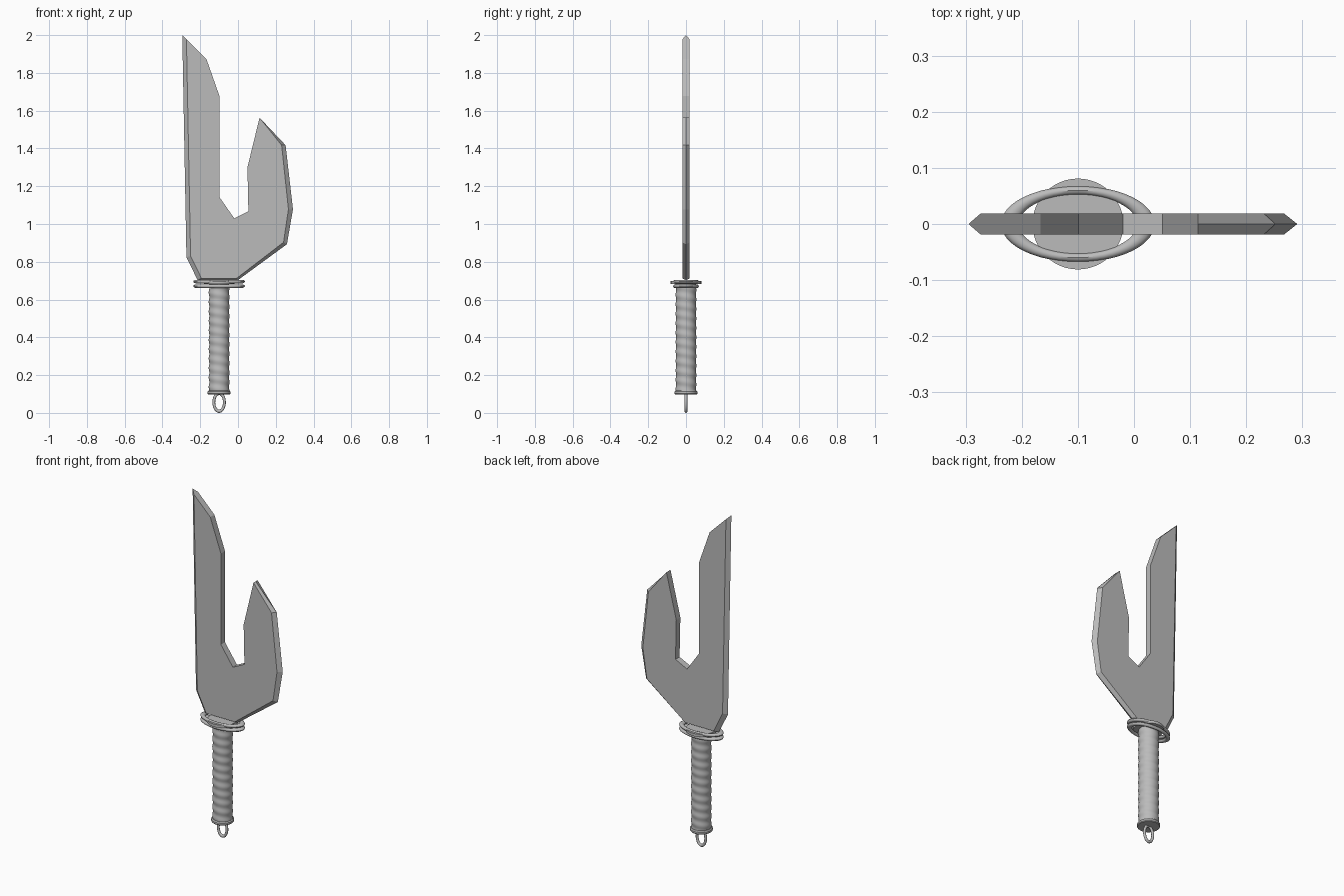
import bpy, bmesh, math

if "Cube" in bpy.data.objects:
    bpy.data.objects.remove(bpy.data.objects["Cube"])

CX = -0.10          # handle axis
T = 0.019           # half thickness of the blade

steel = bpy.data.materials.new("grey steel")
steel.diffuse_color = (0.5, 0.5, 0.5, 1)
steel.use_nodes = True
steel.node_tree.nodes["Principled BSDF"].inputs["Base Color"].default_value = steel.diffuse_color


def finish(name, bm, smooth=True):
    bmesh.ops.recalc_face_normals(bm, faces=bm.faces)
    me = bpy.data.meshes.new(name)
    bm.to_mesh(me)
    bm.free()
    me.materials.append(steel)
    ob = bpy.data.objects.new(name, me)
    bpy.context.collection.objects.link(ob)
    if smooth:
        bpy.ops.object.select_all(action='DESELECT')
        ob.select_set(True)
        bpy.context.view_layer.objects.active = ob
        bpy.ops.object.shade_smooth_by_angle(angle=math.radians(35))
    return ob


def bridge(bm, a, b):
    for i in range(len(a)):
        j = (i + 1) % len(a)
        bm.faces.new((a[i], a[j], b[j], b[i]))


def lathe(name, rings, n=32, radius=None):
    """Capped round body from (radius, z) rings; radius(angle, r, z) may add relief."""
    bm = bmesh.new()
    loops = []
    for r, z in rings:
        loop = []
        for i in range(n):
            a = 2 * math.pi * i / n
            rr = radius(a, r, z) if radius else r
            loop.append(bm.verts.new((CX + rr * math.cos(a), rr * math.sin(a), z)))
        loops.append(loop)
    for a, b in zip(loops, loops[1:]):
        bridge(bm, a, b)
    bm.faces.new(loops[0])
    bm.faces.new(loops[-1])
    return finish(name, bm)


def oval_ring(name, z, major, tube, upright=False, n=48, m=12):
    """Oval torus: major = two radii, tube = in-plane radii and thickness."""
    bm = bmesh.new()
    loops = []
    for i in range(n):
        a = 2 * math.pi * i / n
        loop = []
        for k in range(m):
            b = 2 * math.pi * k / m
            u = (major[0] + tube[0] * math.cos(b)) * math.cos(a)
            v = (major[1] + tube[1] * math.cos(b)) * math.sin(a)
            w = tube[2] * math.sin(b)
            loop.append(bm.verts.new((CX + u, w, z + v) if upright else (CX + u, v, z + w)))
        loops.append(loop)
    for i in range(n):
        bridge(bm, loops[i], loops[(i + 1) % n])
    return finish(name, bm)


# Blade: centre outline, with ground edges where the flat-side point differs
outline = [(-.295, 2.0), (-.167, 1.873), (-.098, 1.677), (-.098, 1.142), (-.02, 1.03),
           (.055, 1.067), (.05, 1.30), (.114, 1.563), (.252, 1.417), (.291, 1.078),
           (.259, .893), (0, .703), (-.214, .703), (-.273, .824)]
flat_side = {0: (-.273, 1.978), 8: (.231, 1.417), 9: (.267, 1.078), 10: (.241, .903),
             11: (-.008, .712), 12: (-.193, .712), 13: (-.251, .830)}
bm = bmesh.new()
loops = []
for y in (-T, 0, T):
    loops.append([bm.verts.new((p[0], y, p[1])) for p in
                  (flat_side.get(i, o) if y else o for i, o in enumerate(outline))])
bridge(bm, loops[0], loops[1])
bridge(bm, loops[1], loops[2])
bm.faces.new(loops[0])
bm.faces.new(loops[2])
finish("blade", bm, smooth=False)

# Guard: round collar plate with two oval rings
lathe("guard_plate", [(.081, .682), (.081, .698)], 48)
for i, z in enumerate((.695, .671)):
    oval_ring("guard_ring_%d" % (i + 1), z, (.121, .060), (.016, .0078, .0095))

# Grip with shallow spiral ridges
steps = 88
lathe("grip", [(.0535, .105 + .58 * i / steps) for i in range(steps + 1)], 32,
      lambda a, r, z: r + .0018 * math.sin(2 * math.pi * z / .05 + a))

# Pommel cap and hanging loop
lathe("pommel", [(.058, .098), (.061, .102), (.061, .112), (.056, .118)], 32)
oval_ring("pommel_loop", .056, (.028, .047), (.0075, .009, .0075), upright=True)
